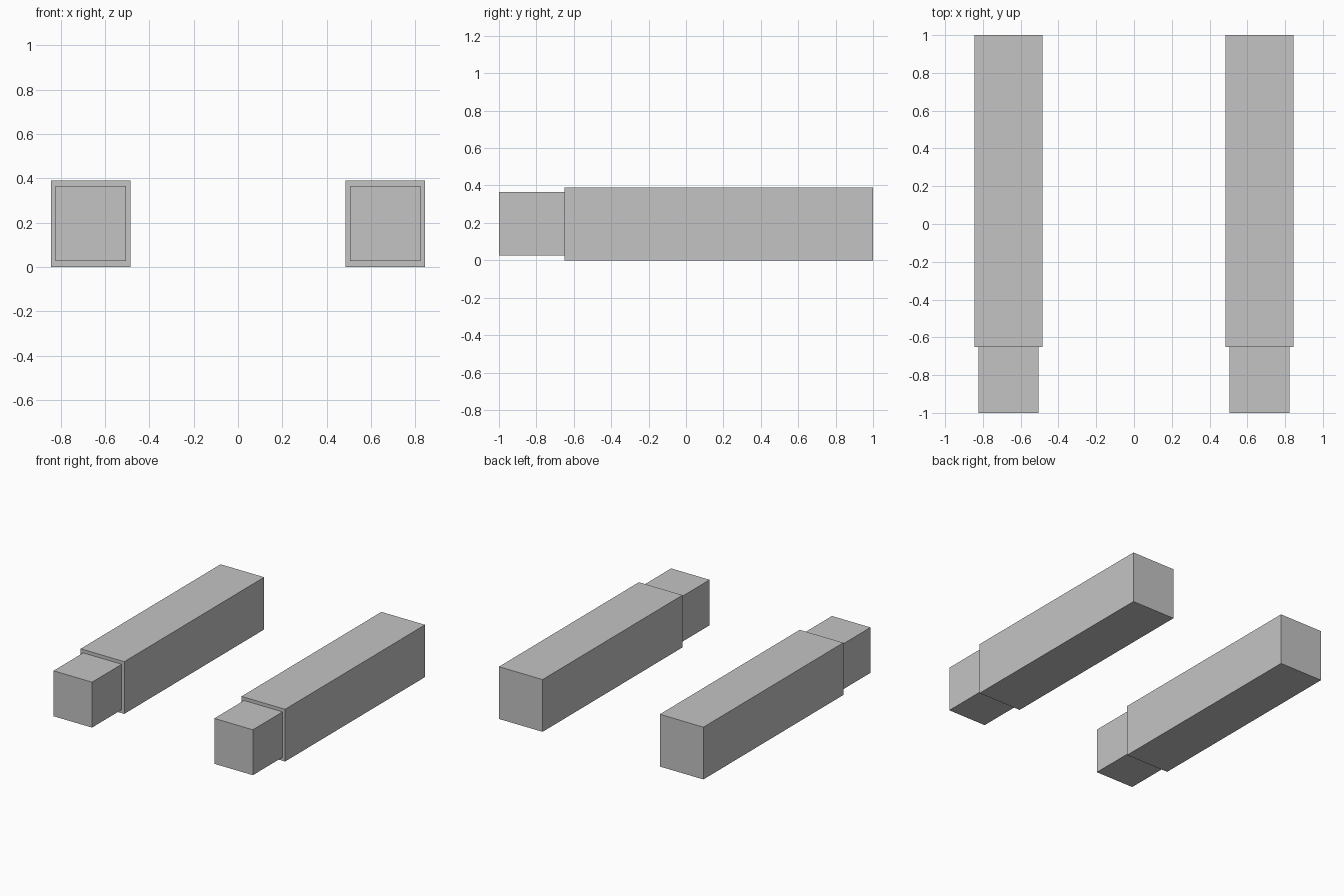
import bpy

# Remove the default cube
cube = bpy.data.objects.get("Cube")
if cube:
    bpy.data.objects.remove(cube, do_unlink=True)

# Single plain grey material
grey = bpy.data.materials.new("plain_grey")
grey.use_nodes = True
colour = (0.55, 0.55, 0.55, 1.0)
grey.diffuse_color = colour
grey.node_tree.nodes["Principled BSDF"].inputs["Base Color"].default_value = colour


def box(name, x, y, z):
    """Box spanning the given (min, max) range on each axis."""
    spans = (x, y, z)
    bpy.ops.mesh.primitive_cube_add(size=1, location=[(a + b) / 2 for a, b in spans])
    obj = bpy.context.object
    obj.name = name
    obj.scale = [b - a for a, b in spans]
    bpy.ops.object.transform_apply(location=False, rotation=False, scale=True)
    obj.data.materials.append(grey)
    return obj


# Two matching beams, each with a slimmer block stepping out of its front end
BEAM_X = 0.664
for side, sign in (("left", 1), ("right", -1)):
    cx = sign * BEAM_X
    box(side + "_beam", (cx - 0.18, cx + 0.18), (-0.65, 1.0), (0.0, 0.39))
    box(side + "_front_block", (cx - 0.159, cx + 0.159), (-1.0, -0.64), (0.026, 0.365))
